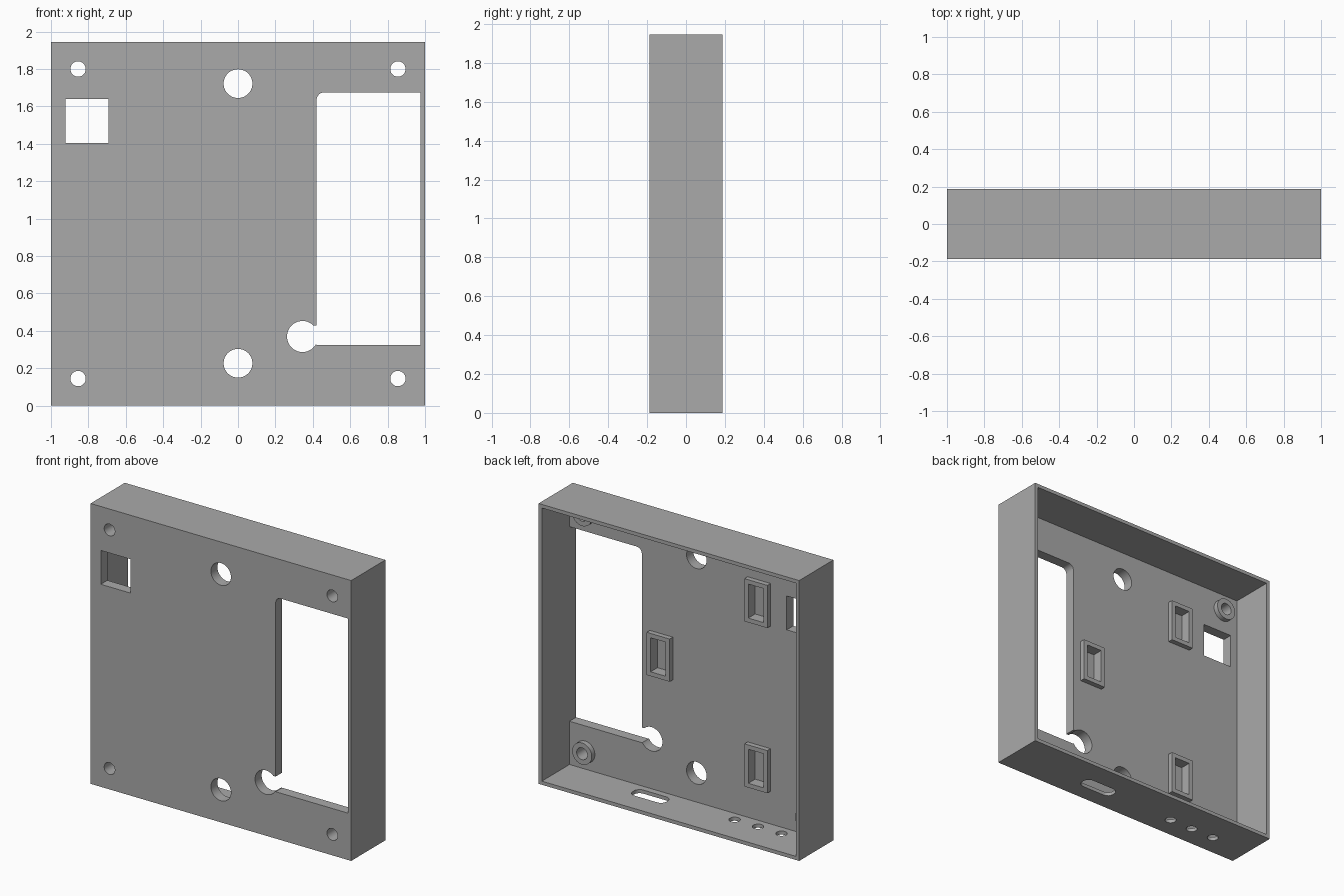
import bpy
import bmesh
import math
from mathutils import Matrix, Vector

old = bpy.data.objects.get("Cube")
if old:
    bpy.data.objects.remove(old, do_unlink=True)

W, D, H = 1.0, 0.1875, 1.945      # half width, half depth, height
WALL = 0.025
PLATE = -D + 0.072                # inner face of the front plate
RAISED = PLATE + 0.035            # top of the pads and standoffs
MID = H / 2

grey = bpy.data.materials.new("plain grey")
grey.use_nodes = True
colour = (0.4, 0.4, 0.4, 1)
grey.diffuse_color = colour
grey.node_tree.nodes["Principled BSDF"].inputs["Base Color"].default_value = colour


def finish(name, bm):
    bmesh.ops.recalc_face_normals(bm, faces=bm.faces)
    mesh = bpy.data.meshes.new(name)
    bm.to_mesh(mesh)
    bm.free()
    mesh.materials.append(grey)
    obj = bpy.data.objects.new(name, mesh)
    bpy.context.collection.objects.link(obj)
    return obj


def box(name, x0, x1, y0, y1, z0, z1, round_axis=None, radius=0, keep=None):
    """Box, with the edges along one axis optionally rounded."""
    bm = bmesh.new()
    size = Vector((x1 - x0, y1 - y0, z1 - z0))
    centre = Vector((x0 + x1, y0 + y1, z0 + z1)) / 2
    bmesh.ops.create_cube(bm, size=1,
                          matrix=Matrix.Translation(centre) @ Matrix.Diagonal(size.to_4d()))
    if round_axis is not None:
        edges = [e for e in bm.edges
                 if abs((e.verts[0].co - e.verts[1].co)[round_axis]) > 1e-4
                 and (keep is None or keep(e.verts[0].co))]
        bmesh.ops.bevel(bm, geom=edges, offset=radius, segments=6,
                        profile=0.5, affect='EDGES')
    return finish(name, bm)


def rod(name, centre, radius, length, axis):
    """Cylinder along Y or Z."""
    bm = bmesh.new()
    turn = Matrix.Rotation(math.pi / 2, 4, 'X') if axis == 'Y' else Matrix()
    bmesh.ops.create_cone(bm, cap_ends=True, segments=40, radius1=radius, radius2=radius,
                          depth=length, matrix=Matrix.Translation(centre) @ turn)
    return finish(name, bm)


def select(obj):
    bpy.ops.object.select_all(action='DESELECT')
    obj.select_set(True)
    bpy.context.view_layer.objects.active = obj


def cut(obj, cutter):
    select(obj)
    mod = obj.modifiers.new("cut", 'BOOLEAN')
    mod.operation, mod.solver, mod.object = 'DIFFERENCE', 'EXACT', cutter
    bpy.ops.object.modifier_apply(modifier=mod.name)


def drop(cutter):
    bpy.data.objects.remove(cutter, do_unlink=True)


# Case: shallow tray open at the back
case = box("case", -W, W, -D, D, 0, H)
parts = [case]
holes = [
    box("cavity", -W + WALL, W - WALL, PLATE, D + 0.1, WALL, H - WALL),
    # Tall window with a cable hole leading into it
    box("window", 0.42, W - WALL, -D - 0.1, PLATE + 0.02, 0.325, 1.675,
        1, 0.04, lambda p: p.x < 0.5 and p.z > 1),
    box("cable_slot", 0.345, 0.5, -D - 0.1, PLATE + 0.02, 0.327, 0.43),
    rod("cable_hole", (0.345, -D, 0.37), 0.083, 0.4, 'Y'),
    # Small square opening
    box("square_opening", -0.922, -0.692, -D - 0.1, PLATE + 0.02, 1.405, 1.64),
    # Slot and three round holes in the floor
    box("floor_slot", 0.158, 0.418, -0.07, 0.03, -0.1, 0.1, 2, 0.042),
]
for z in (0.227, 1.722):
    holes.append(rod("mounting_hole", (0, -D, z), 0.077, 0.4, 'Y'))
for x in (-0.345, -0.525, -0.705):
    holes.append(rod("floor_hole", (x, -0.04, 0), 0.036, 0.2, 'Z'))
for cutter in holes:
    cut(case, cutter)
    drop(cutter)

# Round standoffs around the corner screw holes
for side, x in (("right", -0.855), ("left", 0.855)):
    for level, z in (("lower", 0.145), ("upper", 1.80)):
        y0 = PLATE - 0.004
        standoff = rod(f"{level}_{side}_standoff", (x, (y0 + RAISED) / 2, z),
                       0.075, RAISED - y0, 'Y')
        bore = rod("bore", (x, -D, z), 0.041, 0.6, 'Y')
        cut(case, bore)
        cut(standoff, bore)
        drop(bore)
        parts.append(standoff)

# Rectangular pocket frames on the inside of the plate
for name, x, z in (("upper_frame", -0.48, MID + 0.573),
                   ("middle_frame", 0.27, MID),
                   ("lower_frame", -0.48, MID - 0.573)):
    frame = box(name, x - 0.088, x + 0.088, PLATE - 0.004, RAISED, z - 0.148, z + 0.148)
    pocket = box("pocket", x - 0.058, x + 0.058, PLATE - 0.04, D, z - 0.118, z + 0.118)
    cut(case, pocket)
    cut(frame, pocket)
    drop(pocket)
    parts.append(frame)

for part in parts:
    select(part)
    bpy.ops.object.shade_smooth_by_angle(angle=math.radians(30))
